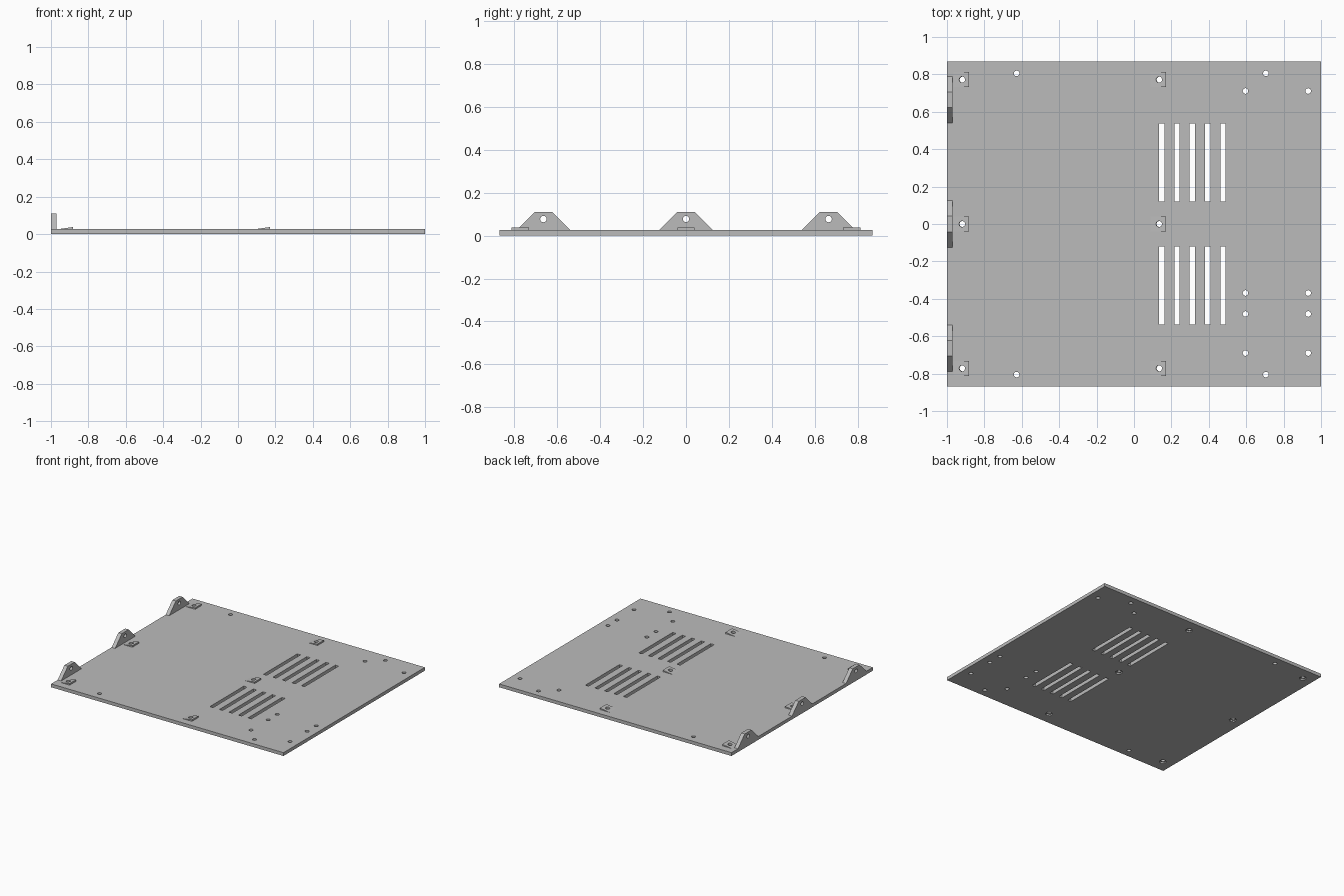
import bpy, bmesh, math
from mathutils import Matrix, Vector

cube = bpy.data.objects.get("Cube")
if cube:
    bpy.data.objects.remove(cube, do_unlink=True)

grey = bpy.data.materials.new("plain grey")
grey.use_nodes = True
grey.diffuse_color = (0.5, 0.5, 0.5, 1)
grey.node_tree.nodes["Principled BSDF"].inputs["Base Color"].default_value = (0.5, 0.5, 0.5, 1)

THICK, HALF_Y = 0.026, 0.869
PAD_HEIGHT, PAD_LENGTH = 0.012, 0.083
TILT = -math.atan2(PAD_HEIGHT, PAD_LENGTH)


def add_box(bm, x0, x1, y0, y1, z0, z1):
    centre = Matrix.Translation(((x0 + x1) / 2, (y0 + y1) / 2, (z0 + z1) / 2))
    bmesh.ops.create_cube(bm, size=1, matrix=centre @ Matrix.Diagonal((x1 - x0, y1 - y0, z1 - z0, 1)))


def add_rod(bm, centre, radius, depth, sides=24, turn=0.0):
    place = Matrix.Translation(centre) @ Matrix.Rotation(turn, 4, 'Y')
    bmesh.ops.create_cone(bm, cap_ends=True, segments=sides, radius1=radius,
                          radius2=radius, depth=depth, matrix=place)


def add_prism(bm, profile, direction):
    face = bm.faces.new([bm.verts.new(p) for p in profile])
    extruded = bmesh.ops.extrude_face_region(bm, geom=[face])["geom"]
    moved = [v for v in extruded if isinstance(v, bmesh.types.BMVert)]
    bmesh.ops.translate(bm, verts=moved, vec=direction)


def finish(bm, name):
    bmesh.ops.recalc_face_normals(bm, faces=bm.faces)
    mesh = bpy.data.meshes.new(name)
    bm.to_mesh(mesh)
    bm.free()
    mesh.materials.append(grey)
    obj = bpy.data.objects.new(name, mesh)
    bpy.context.collection.objects.link(obj)
    return obj


def combine(target, tool, operation):
    mod = target.modifiers.new(operation.lower(), 'BOOLEAN')
    mod.operation, mod.solver, mod.object = operation, 'EXACT', tool
    bpy.context.view_layer.objects.active = target
    bpy.ops.object.modifier_apply(modifier=mod.name)
    bpy.data.objects.remove(tool, do_unlink=True)


# Base plate
bm = bmesh.new()
add_box(bm, -1, 1, -HALF_Y, HALF_Y, 0, THICK)
plate = finish(bm, "base_plate")

# Sloped screw pads, with tilted holes and hexagonal nut pockets underneath
pads, holes, pockets = bmesh.new(), bmesh.new(), bmesh.new()
for end_x in (-0.881, 0.172):
    for y in (-0.772, 0, 0.772):
        start_x = end_x - PAD_LENGTH
        wedge = [(start_x, THICK), (end_x, THICK + PAD_HEIGHT), (end_x, 0.01), (start_x, 0.01)]
        add_prism(pads, [(x, y - 0.04, z) for x, z in wedge], Vector((0, 0.08, 0)))
        hole_x = end_x - 0.036
        add_rod(holes, (hole_x, y, 0.018), 0.016, 0.12, turn=TILT)
        add_rod(pockets, (hole_x + 0.003, y, -0.006), 0.027, 0.04, 6, TILT)

# Ventilation slots
for i in range(5):
    x = 0.148 + i * 0.082
    for y0, y1 in ((-0.537, -0.12), (0.12, 0.537)):
        add_box(holes, x - 0.014, x + 0.014, y0, y1, -0.05, 0.1)

# Mounting holes
spots = [(x, y) for x in (-0.628, 0.705) for y in (-0.805, 0.805)]
spots += [(x, y) for x in (0.596, 0.931) for y in (-0.69, -0.481, -0.369, 0.711)]
for x, y in spots:
    add_rod(holes, (x, y, 0.013), 0.015, 0.1)

combine(plate, finish(pads, "pad_tool"), 'UNION')
combine(plate, finish(holes, "hole_tool"), 'DIFFERENCE')
combine(plate, finish(pockets, "pocket_tool"), 'DIFFERENCE')

# Hinge lugs along the left-hand edge of the top
for label, y in (("front", -0.664), ("middle", 0), ("back", 0.664)):
    bm = bmesh.new()
    outline = [(-0.125, THICK), (0.125, THICK), (0.042, 0.109), (-0.042, 0.109)]
    add_prism(bm, [(-1, y + dy, z) for dy, z in outline], Vector((0.03, 0, 0)))
    lug = finish(bm, label + "_hinge_lug")
    bore = bmesh.new()
    add_rod(bore, (-0.985, y, 0.077), 0.015, 0.1, turn=math.pi / 2)
    combine(lug, finish(bore, "bore_tool"), 'DIFFERENCE')
